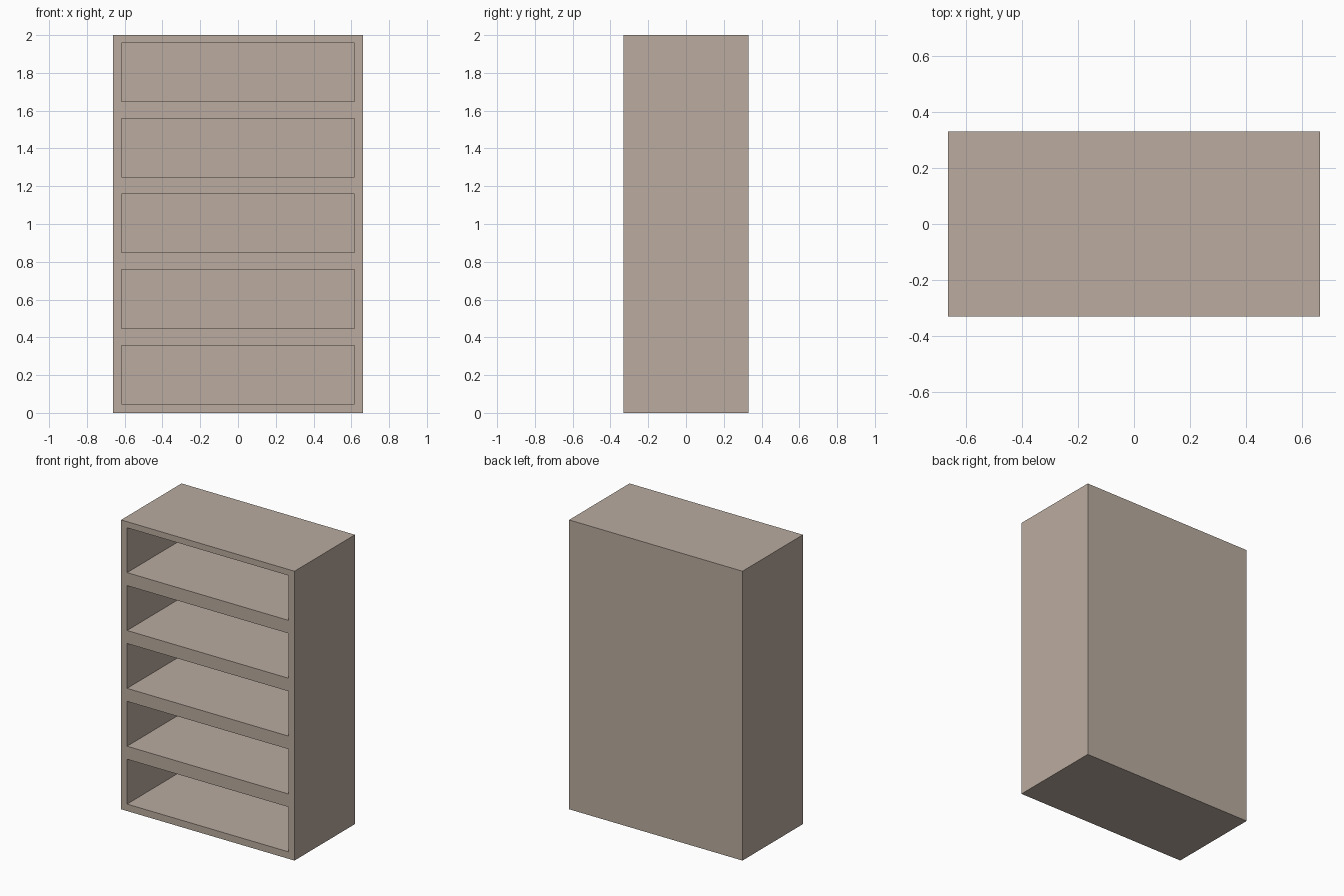
import bpy

if "Cube" in bpy.data.objects:
    bpy.data.objects.remove(bpy.data.objects["Cube"])

W, D, H = 1.326, 0.66, 2.0        # overall size
SIDE, BACK = 0.046, 0.04          # panel thicknesses
FLOOR, PITCH, OPEN = 0.048, 0.4, 0.31

wood = bpy.data.materials.new("beige_wood")
wood.diffuse_color = (0.49, 0.41, 0.35, 1)
wood.use_nodes = True
wood.node_tree.nodes["Principled BSDF"].inputs["Base Color"].default_value = wood.diffuse_color


def board(name, x0, x1, y0, y1, z0, z1):
    """Axis-aligned board between the given limits."""
    bpy.ops.mesh.primitive_cube_add(
        size=1, location=((x0 + x1) / 2, (y0 + y1) / 2, (z0 + z1) / 2))
    ob = bpy.context.object
    ob.name = name
    ob.scale = (x1 - x0, y1 - y0, z1 - z0)
    bpy.ops.object.transform_apply(location=False, rotation=False, scale=True)
    ob.data.materials.append(wood)
    return ob


xi = W / 2 - SIDE
yb = D / 2 - BACK

# Side walls and back panel
board("left_side", -W / 2, -xi, -D / 2, D / 2, 0, H)
board("right_side", xi, W / 2, -D / 2, D / 2, 0, H)
board("back_panel", -xi, xi, yb, D / 2, 0, H)

# Bottom, four thick shelves and top
board("bottom_board", -xi, xi, -D / 2, yb, 0, FLOOR)
for i in range(1, 5):
    z = FLOOR + i * PITCH
    board(f"shelf_{i}", -xi, xi, -D / 2, yb, z - PITCH + OPEN, z)
board("top_board", -xi, xi, -D / 2, yb, FLOOR + 4 * PITCH + OPEN, H)
